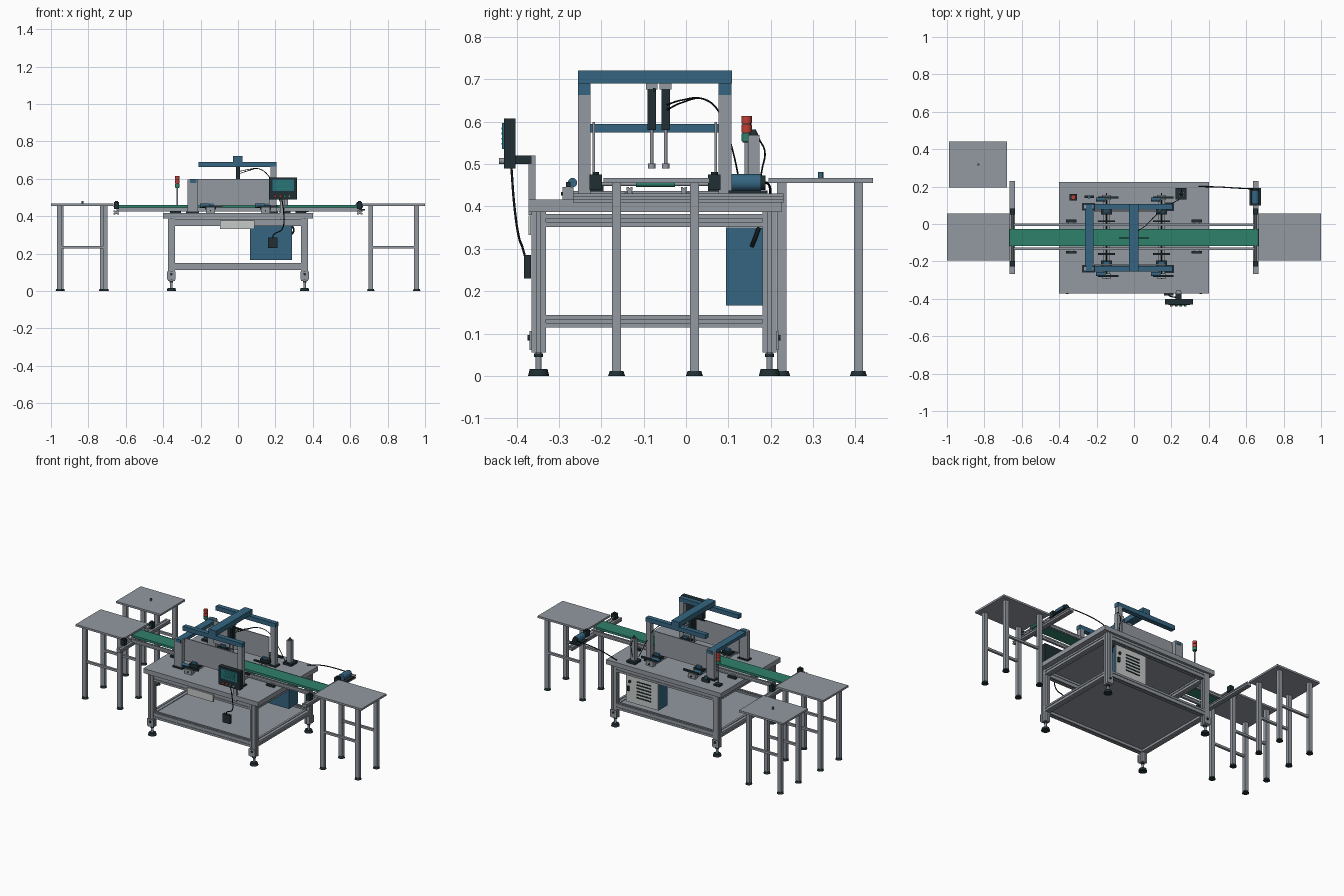
import bpy, bmesh
from math import pi
from mathutils import Matrix, Vector

cube = bpy.data.objects.get("Cube")
if cube:
    bpy.data.objects.remove(cube, do_unlink=True)


def material(name, *rgb):
    m = bpy.data.materials.new(name)
    m.use_nodes = True
    m.diffuse_color = (*rgb, 1)
    m.node_tree.nodes["Principled BSDF"].inputs["Base Color"].default_value = (*rgb, 1)
    return m


GREY = material("aluminium grey", .29, .32, .355)
BLUE = material("machine blue", .035, .13, .22)
GREEN = material("belt green", .028, .22, .145)
DARK = material("dark slate", .014, .028, .033)
BLACK = material("cable black", .006, .009, .011)
LIGHT = material("pale panel", .56, .59, .58)
RED = material("signal red", .52, .05, .035)
TEAL = material("screen teal", .02, .16, .2)

TURN = {"x": Matrix.Rotation(pi / 2, 4, "Y"), "y": Matrix.Rotation(-pi / 2, 4, "X"), "z": Matrix()}


def finish(name, bm, mat):
    bmesh.ops.recalc_face_normals(bm, faces=bm.faces)
    me = bpy.data.meshes.new(name)
    bm.to_mesh(me)
    bm.free()
    me.materials.append(mat)
    ob = bpy.data.objects.new(name, me)
    bpy.context.collection.objects.link(ob)
    return ob


def box(name, mat, x, y, z):
    """Box from three (low, high) ranges."""
    bm = bmesh.new()
    bmesh.ops.create_cube(bm, size=1)
    for v in bm.verts:
        v.co = [lo + (c + .5) * (hi - lo) for c, (lo, hi) in zip(v.co, (x, y, z))]
    return finish(name, bm, mat)


def block(name, mat, centre, size):
    return box(name, mat, *[(c - s / 2, c + s / 2) for c, s in zip(centre, size)])


def rod(name, mat, centre, radius, length, axis="z", top=None, sides=20):
    bm = bmesh.new()
    bmesh.ops.create_cone(bm, cap_ends=True, segments=sides, radius1=radius,
                          radius2=top or radius, depth=length)
    bm.transform(Matrix.Translation(centre) @ TURN[axis])
    for f in bm.faces:
        f.smooth = len(f.verts) == 4
    for e in bm.edges:
        e.smooth = all(f.smooth for f in e.link_faces)
    return finish(name, bm, mat)


def extrusion(name, centre, w, h, length, axis, mat=GREY):
    """Slotted aluminium bar: a notch in the middle of each side."""
    bm = bmesh.new()
    quarter = [(.5, -.5), (.5, -.13), (.38, -.13), (.38, .13), (.5, .13)]
    pts = []
    for k in range(4):
        r = Matrix.Rotation(k * pi / 2, 2)
        pts += [r @ Vector(p) for p in quarter]
    face = bm.faces.new([bm.verts.new((p.x * w, p.y * h, -length / 2)) for p in pts])
    out = bmesh.ops.extrude_face_region(bm, geom=[face])["geom"]
    bmesh.ops.translate(bm, vec=(0, 0, length), verts=[g for g in out if isinstance(g, bmesh.types.BMVert)])
    bm.transform(Matrix.Translation(centre) @ TURN[axis])
    return finish(name, bm, mat)


def cable(name, pts, radius=.003):
    cu = bpy.data.curves.new(name, "CURVE")
    cu.dimensions = "3D"
    cu.bevel_depth, cu.bevel_resolution, cu.resolution_u = radius, 1, 8
    sp = cu.splines.new("BEZIER")
    sp.bezier_points.add(len(pts) - 1)
    for b, p in zip(sp.bezier_points, pts):
        b.co = p
        b.handle_left_type = b.handle_right_type = "AUTO"
    cu.materials.append(BLACK)
    bpy.context.collection.objects.link(bpy.data.objects.new(name, cu))


# Side tables: top, four legs with feet, long crossbars
def table(name, x, y):
    box(name + "_top", GREY, x, y, (.455, .467))
    xs = (x[0] + .045, x[1] - .045)
    ys = (y[0] + .031, y[1] - .035)
    for ly in ys:
        for lx in xs:
            block(name + "_leg", GREY, (lx, ly, .233), (.026, .022, .445))
            rod(name + "_foot", DARK, (lx, ly, .006), .02, .012, top=.016)
        block(name + "_crossbar", GREY, (sum(xs) / 2, ly, .235), (xs[1] - xs[0], .014, .014))


table("infeed_table", (-1, -.665), (-.195, .055))
table("outfeed_table", (.665, 1), (-.195, .055))
table("spare_table", (-.99, -.68), (.195, .442))
rod("spare_table_knob", BLUE, (-.832, .318, .474), .006, .014)

# Workbench frame
box("bench_top", GREY, (-.402, .402), (-.372, .225), (.387, .416))
box("bench_shelf", GREY, (-.35, .35), (-.34, .19), (.132, .14))
for x in (-.356, .356):
    for y in (-.348, .197):
        extrusion("bench_leg", (x, y, .221), .036, .034, .332, "z")
        rod("foot_pad", DARK, (x, y, .008), .025, .016, top=.021)
        rod("foot_stem", GREY, (x, y, .035), .007, .045)
        rod("foot_nut", DARK, (x, y, .049), .011, .008, sides=6)
        side = -1 if y < 0 else 1
        block("leg_bracket", GREY, (x, y + side * .019, .083), (.045, .004, .045))
        rod("bracket_bolt", DARK, (x, y + side * .023, .09), .007, .006, "y")
    for z in (.129, .367):
        extrusion("side_rail", (x, -.075, z), .036, .03, .51, "y")
for y in (-.348, .197):
    for z in (.131, .367):
        extrusion("long_rail", (0, y, z), .036, .03, .676, "x")

# Electrical cabinet with louvred door
box("cabinet", BLUE, (.065, .29), (.094, .18), (.166, .35))
box("cabinet_door", LIGHT, (.067, .288), (.18, .186), (.168, .348))
for i in range(6):
    block("door_louvre", DARK, (.165, .187, .21 + i * .02), (.1, .004, .007))
rod("door_switch", DARK, (.262, .189, .3), .009, .008, "y")
block("door_handle", DARK, (.27, .19, .255), (.012, .01, .03))
cable("cabinet_cable", [(.29, .155, .305), (.298, .163, .325), (.29, .172, .35)], .005)

# Front plate and junction box
box("front_plate", LIGHT, (-.095, .087), (-.372, -.366), (.333, .378))
box("junction_box", DARK, (.16, .21), (-.382, -.366), (.23, .285))
cable("panel_cable", [(.235, -.412, .49), (.245, -.405, .4), (.235, -.395, .33), (.19, -.385, .3), (.185, -.377, .27)])

# Operator panel
box("panel_post", GREY, (.225, .25), (-.372, -.355), (.38, .52))
block("panel_arm", DARK, (.238, -.385, .51), (.03, .04, .02))
box("panel_case", DARK, (.165, .315), (-.43, -.402), (.49, .607))
box("panel_screen", TEAL, (.185, .3), (-.434, -.43), (.535, .597))
for i in range(4):
    block("screen_row", GREEN, (.242, -.435, .548 + i * .012), (.08, .002, .004))
for x, m in ((.2, RED), (.225, RED), (.25, GREEN), (.275, GREY)):
    rod("panel_button", m, (x, -.435, .507), .007, .012, "y", sides=12)

# Conveyor: belt with rounded ends, rails, end beams, bearings
box("belt", GREEN, (-.658, .658), (-.118, -.026), (.446, .46))
for y in (-.133, -.005):
    extrusion("conveyor_rail", (0, y, .435), .022, .014, 1.3, "x")
for s in (-1, 1):
    x = s * .65
    rod("belt_roller", GREEN, (s * .658, -.072, .453), .007, .092, "y")
    extrusion("end_beam", (x, -.018, .42), .03, .022, .497, "y")
    rod("end_shaft", GREY, (x, -.072, .453), .005, .29, "y", sides=12)
    for y in (-.213, .067):
        block("bearing_block", DARK, (x, y, .457), (.026, .03, .036))
        rod("bearing_cap", DARK, (x, y, .477), .008, .008)
    for y in (-.152, .016):
        block("conveyor_bracket", DARK, (s * .335, y, .421), (.056, .014, .012))
        block("conveyor_stand", GREY, (s * .335, y * .8 - .014, .424), (.03, .02, .018))

# Conveyor drive motor
box("motor_base", DARK, (.618, .68), (.1, .192), (.431, .438))
rod("drive_motor", BLUE, (.648, .142, .456), .021, .07, "y")
rod("motor_cap", DARK, (.648, .182, .456), .017, .012, "y")
cable("motor_cable", [(.645, .187, .456), (.55, .192, .455), (.45, .198, .445), (.345, .2, .418)])

# Cross slides that carry the guides
for cx in (-.147, .147):
    for dx in (-.011, .011):
        block("slide_rail", GREY, (cx + dx, -.065, .426), (.012, .43, .02))
    rod("slide_screw", DARK, (cx, -.065, .43), .004, .46, "y", sides=10)
    for y, s in ((-.278, -1), (.142, 1)):
        block("slide_plate", DARK, (cx + .01, y, .452), (.11, .01, .012))
        block("slide_mount", GREY, (cx, y, .431), (.05, .026, .03))
        rod("slide_motor", BLUE, (cx - .03, y - s * .01, .456), .011, .05, "x")
    for y in (-.215, .072):
        block("slide_carriage", DARK, (cx, y, .445), (.06, .04, .02))
        block("guide_block", BLUE, (cx, y, .461), (.035, .028, .014))
    for y in (-.16, .015):
        block("guide_finger", DARK, (cx, y, .456), (.09, .01, .01))

# Guard panels and overhead gantry
for y, inner in ((-.24, 1), (.092, -1)):
    block("guard_panel", GREY, (-.025, y + inner * .022, .528), (.39, .006, .142))
    box("gantry_post", GREY, (.175, .205), (y - .015, y + .015), (.416, .665))
    box("post_base", DARK, (.165, .215), (y - .022, y + .022), (.416, .424))
    box("gantry_arm", BLUE, (-.21, .207), (y - .015, y + .015), (.663, .69))
    box("portal_post", GREY, (-.27, -.215), (y - .012, y + .012), (.416, .597))
    block("portal_foot", DARK, (-.243, y, .42), (.07, .04, .008))
    block("portal_end", BLUE, (-.24, y, .588), (.035, .03, .02))
box("portal_beam", BLUE, (-.262, -.217), (-.225, .078), (.575, .595))
box("gantry_beam", BLUE, (-.028, .025), (-.255, .108), (.69, .721))

# Twin vertical actuators
for y in (-.081, -.048):
    block("actuator_cap", GREY, (0, y, .683), (.03, .028, .014))
    block("actuator_body", DARK, (0, y, .628), (.02, .02, .096))
    rod("actuator_rod", GREY, (0, y, .54), .004, .09, sides=12)
    rod("actuator_tip", GREY, (0, y, .495), .009, .012, sides=12)
block("gripper_bar", DARK, (0, -.075, .675), (.16, .006, .008))
for dz in (0, .012):
    cable("actuator_cable", [(.008, -.045, .628 + dz), (.06, -.01, .645 + dz / 2), (.11, .04, .654),
                             (.16, .08, .62), (.2, .108, .54), (.24, .13, .44)], .002)

# Rear control post
block("control_post", GREY, (.252, .16, .492), (.03, .028, .152))
block("control_post_base", DARK, (.252, .162, .424), (.06, .062, .014))
rod("control_post_cap", DARK, (.252, .16, .574), .012, .014, top=.005)
cable("control_loop", [(.252, .172, .56), (.255, .186, .53), (.255, .18, .49), (.252, .17, .44)], .002)

# Signal tower
block("tower_base", DARK, (-.325, .143, .421), (.04, .034, .012))
rod("tower_pole", GREY, (-.325, .143, .49), .005, .135, sides=12)
for z, m in ((.563, GREEN), (.584, RED), (.605, RED)):
    rod("tower_lamp", m, (-.325, .143, z), .0125, .018)
    rod("tower_ring", DARK, (-.325, .143, z - .0105), .01, .003)

# Small sensor behind the portal
block("sensor_body", DARK, (-.24, .145, .427), (.05, .014, .022))
rod("sensor_head", BLUE, (-.24, .145, .445), .009, .016)
